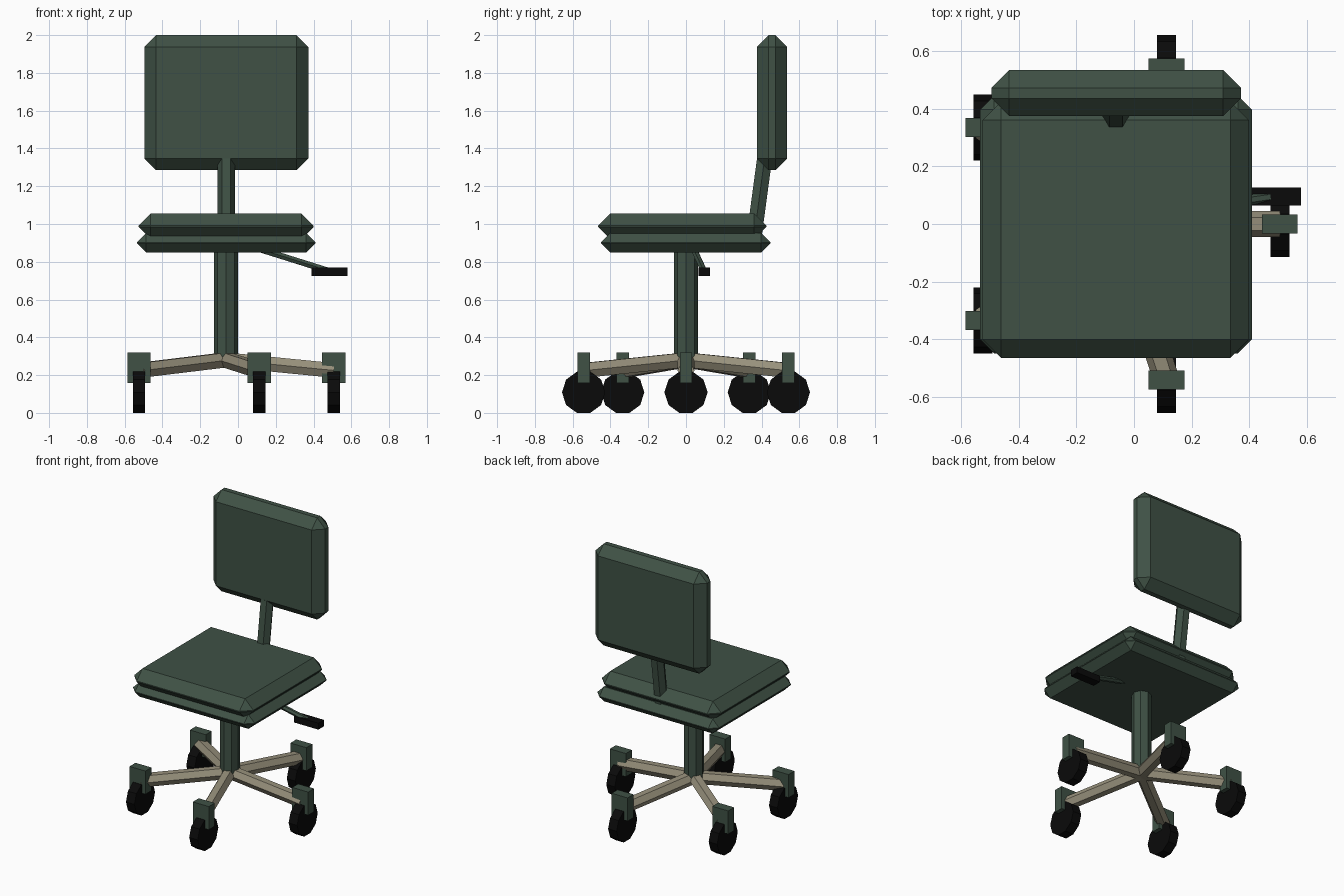
import bpy, bmesh, math
from mathutils import Vector

if "Cube" in bpy.data.objects:
    bpy.data.objects.remove(bpy.data.objects["Cube"])


def material(name, rgb):
    m = bpy.data.materials.new(name)
    m.diffuse_color = (*rgb, 1)
    m.use_nodes = True
    m.node_tree.nodes["Principled BSDF"].inputs["Base Color"].default_value = m.diffuse_color
    return m


green = material("dark green", (0.05, 0.083, 0.06))
beige = material("beige", (0.31, 0.28, 0.2))
black = material("black", (0.003, 0.003, 0.003))


def finish(name, bm, mat):
    bmesh.ops.recalc_face_normals(bm, faces=bm.faces)
    me = bpy.data.meshes.new(name)
    bm.to_mesh(me)
    bm.free()
    me.materials.append(mat)
    ob = bpy.data.objects.new(name, me)
    bpy.context.collection.objects.link(ob)
    return ob


def box(name, low, high, mat, bevel=0):
    """Box between two corners, with optional flat chamfers."""
    low, high = Vector(low), Vector(high)
    bm = bmesh.new()
    bmesh.ops.create_cube(bm, size=1)
    for v in bm.verts:
        v.co = (low + high) / 2 + v.co * (high - low)
    if bevel:
        bmesh.ops.bevel(bm, geom=bm.edges[:], offset=bevel, segments=1,
                        affect='EDGES')
    return finish(name, bm, mat)


def rod(name, start, end, radius, sides, mat, up=(0, 0, 1)):
    """Prism from start to end, with its first corner square to up."""
    start, end = Vector(start), Vector(end)
    axis = (end - start).normalized()
    side = Vector(up).cross(axis).normalized()
    other = axis.cross(side)
    bm = bmesh.new()
    rings = []
    for p in (start, end):
        ring = []
        for k in range(sides):
            a = math.tau * k / sides
            ring.append(bm.verts.new(
                p + radius * (side * math.cos(a) + other * math.sin(a))))
        rings.append(ring)
        bm.faces.new(ring)
    for k in range(sides):
        j = (k + 1) % sides
        bm.faces.new((rings[0][k], rings[0][j], rings[1][j], rings[1][k]))
    return finish(name, bm, mat)


CX = -0.063  # chair axis

# Cushions and backrest
box("seat_base", (-0.535, -0.45, 0.85), (0.41, 0.447, 0.952), green, 0.049)
box("seat_cushion", (-0.526, -0.465, 0.92), (0.4, 0.425, 1.055), green, 0.064)
box("backrest", (-0.496, 0.375, 1.285), (0.372, 0.535, 2.0), green, 0.062)

# Supports
rod("back_post", (CX, 0.36, 0.93), (CX, 0.434, 1.48), 0.046, 6, green, (0, 1, 0))
rod("column", (CX, 0, 0.275), (CX, 0, 0.88), 0.064, 8, green, (0, 1, 0))

# Height lever
rod("lever", (0.05, 0.032, 0.887), (0.48, 0.095, 0.752), 0.018, 6, green)
box("lever_handle", (0.39, 0.065, 0.725), (0.58, 0.127, 0.77), black)

# Five legs, each with a caster facing the same way
for i in range(5):
    a = math.tau * i / 5
    x, y = CX + 0.57 * math.cos(a), 0.57 * math.sin(a)
    rod(f"leg_{i}", (CX, 0, 0.281), (x, y, 0.225), 0.045, 6, beige)
    box(f"caster_bracket_{i}", (x - 0.062, y - 0.033, 0.157),
        (x + 0.062, y + 0.033, 0.32), green)
    rod(f"wheel_{i}", (x - 0.033, y, 0.109), (x + 0.033, y, 0.109),
        0.1145, 10, black)
